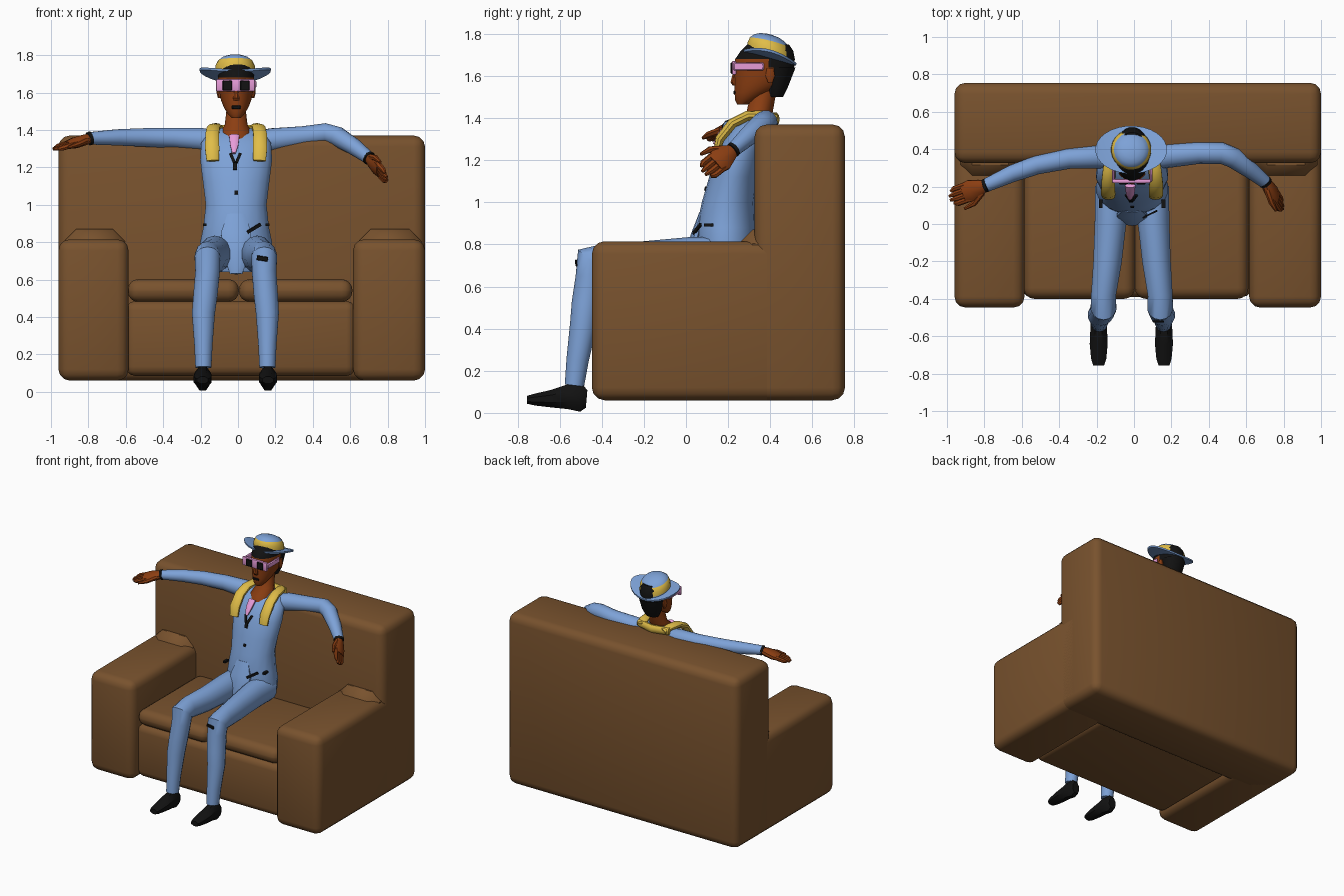
import bpy, bmesh, math
from mathutils import Vector, Matrix


def material(name, rgb):
    m = bpy.data.materials.new(name)
    m.diffuse_color = (*rgb, 1)
    return m


BROWN = material("sofa brown", (0.19, 0.085, 0.027))
BLUE = material("denim blue", (0.205, 0.36, 0.68))
SKIN = material("skin", (0.26, 0.048, 0.006))
YELLOW = material("yellow", (0.75, 0.51, 0.065))
PINK = material("pink", (0.87, 0.36, 0.75))
BLACK = material("black", (0.006, 0.006, 0.006))


def finish(bm, name, mats, rule=None):
    bmesh.ops.recalc_face_normals(bm, faces=bm.faces)
    for f in bm.faces:
        f.smooth = True
        if rule:
            f.material_index = rule(f.calc_center_median())
    me = bpy.data.meshes.new(name)
    bm.to_mesh(me)
    bm.free()
    for m in mats:
        me.materials.append(m)
    ob = bpy.data.objects.new(name, me)
    bpy.context.collection.objects.link(ob)
    return ob


def box(name, lo, hi, mat, bevel=0.0, seg=3, rot=(0, 0, 0)):
    """Box between two corners, bevelled, turned about its own centre."""
    lo, hi = Vector(lo), Vector(hi)
    bm = bmesh.new()
    bmesh.ops.create_cube(bm, size=1)
    bmesh.ops.scale(bm, vec=hi - lo, verts=bm.verts)
    if bevel:
        bmesh.ops.bevel(bm, geom=bm.edges[:], offset=bevel, segments=seg,
                        profile=0.5, affect='EDGES')
    ob = finish(bm, name, [mat])
    ob.location = (lo + hi) / 2
    ob.rotation_euler = rot
    return ob


def tube(name, pts, mats, ref=(1, 0, 0), sides=14, level=False, rule=None, warp=None):
    """Loft elliptical rings along points (x, y, z, half width along ref, half depth)."""
    bm = bmesh.new()
    c = [Vector(p[:3]) for p in pts]
    rings = []
    for i, p in enumerate(pts):
        t = Vector((0, 0, 1)) if level else (c[min(i + 1, len(c) - 1)] - c[max(i - 1, 0)]).normalized()
        u = Vector(ref)
        u = (u - t * u.dot(t)).normalized()
        v = t.cross(u)
        ring = []
        for k in range(sides):
            a = 2 * math.pi * (k + 0.5) / sides
            q = c[i] + u * math.cos(a) * p[3] + v * math.sin(a) * p[4]
            ring.append(bm.verts.new(warp(q) if warp else q))
        rings.append(ring)
    for r, s in zip(rings, rings[1:]):
        for k in range(sides):
            n = (k + 1) % sides
            bm.faces.new((r[k], r[n], s[n], s[k]))
    bm.faces.new(rings[0])
    bm.faces.new(rings[-1])
    return finish(bm, name, mats if isinstance(mats, list) else [mats], rule)


# Sofa
box("sofa_back", (-0.96, 0.325, 0.06), (1.0, 0.755, 1.37), BROWN, 0.06)
for side, x0, x1 in (("left", -0.96, -0.585), ("right", 0.615, 1.0)):
    box(f"sofa_arm_{side}", (x0, -0.447, 0.06), (x1, 0.55, 0.815), BROWN, 0.06)
    box(f"arm_wedge_{side}", (x0 + 0.03, 0.25, 0.7), (x1 - 0.02, 0.45, 0.87), BROWN, 0.065, 1)
box("sofa_base", (-0.6, -0.39, 0.085), (0.63, 0.45, 0.485), BROWN, 0.05)
for side, x0, x1 in (("left", -0.59, 0.005), ("right", 0.005, 0.612)):
    box(f"cushion_{side}", (x0, -0.4, 0.48), (x1, 0.36, 0.602), BROWN, 0.058, 4)

# Torso with jacket flap
X = -0.01
torso = [(0.64, 0.19, 0.15, 0.11), (0.72, 0.19, 0.19, 0.135), (0.80, 0.19, 0.195, 0.14),
         (0.88, 0.19, 0.178, 0.14), (1.0, 0.20, 0.165, 0.125), (1.12, 0.225, 0.18, 0.115),
         (1.24, 0.26, 0.195, 0.115), (1.33, 0.295, 0.19, 0.10), (1.385, 0.33, 0.15, 0.075),
         (1.41, 0.345, 0.09, 0.045)]
tube("torso", [(X, y, z, a, b) for z, y, a, b in torso], BLUE, sides=18, level=True)
tube("jacket_flap", [(X, 0.075, 0.95, 0.05, 0.012), (X, 0.05, 0.85, 0.085, 0.025),
                     (X, 0.02, 0.74, 0.075, 0.03), (X, 0.01, 0.63, 0.035, 0.02)], BLUE, sides=10)

# Neck and head, hair coloured by a slanted line
tube("neck", [(X, 0.275, 1.33, 0.06, 0.07), (X, 0.31, 1.385, 0.087, 0.075),
              (X, 0.35, 1.43, 0.062, 0.062), (X, 0.37, 1.53, 0.05, 0.06)], SKIN, level=True)
head = [(1.465, 0.268, 0.025, 0.025), (1.485, 0.285, 0.045, 0.052), (1.52, 0.315, 0.066, 0.085),
        (1.56, 0.35, 0.082, 0.12), (1.60, 0.365, 0.09, 0.136), (1.64, 0.372, 0.095, 0.143),
        (1.68, 0.375, 0.097, 0.143), (1.72, 0.385, 0.095, 0.125), (1.75, 0.39, 0.08, 0.1)]
tube("head", [(X, y, z, a, b) for z, y, a, b in head], [SKIN, BLACK], sides=24, level=True,
     rule=lambda p: int(p.y + 0.5 * (p.z - 1.6) > 0.425 or p.z > 1.69))
tube("hair_nape", [(X, 0.425, 1.50, 0.05, 0.035), (X, 0.43, 1.55, 0.075, 0.055),
                   (X, 0.43, 1.64, 0.092, 0.09)], BLACK, level=True)
tube("nose", [(X, 0.235, 1.555, 0.018, 0.015), (X, 0.228, 1.57, 0.02, 0.018),
              (X, 0.235, 1.62, 0.01, 0.012)], SKIN, sides=8, level=True)
box("mouth", (X - 0.025, 0.226, 1.513), (X + 0.025, 0.234, 1.53), BLACK, 0.003, 1)

# Glasses
box("glasses_frame", (X - 0.108, 0.218, 1.605), (X + 0.1, 0.24, 1.672), PINK, 0.008, 2)
for s in (-1, 1):
    n = "left" if s < 0 else "right"
    x = X + s * 0.1
    box(f"glasses_temple_{n}", (x - 0.008, 0.225, 1.625), (x + 0.008, 0.37, 1.665), PINK, 0.006, 1)
    x = X + s * 0.047
    box(f"lens_{n}", (x - 0.025, 0.212, 1.61), (x + 0.025, 0.221, 1.665), BLACK, 0.004, 1)
    x = X + s * 0.09
    tube(f"ear_{n}", [(x, 0.40, 1.57, 0.008, 0.012), (x, 0.40, 1.60, 0.016, 0.024),
                      (x, 0.40, 1.635, 0.012, 0.018)], SKIN, sides=8, level=True)


# Hat, sheared so that the back droops
def droop(p):
    return Vector((p.x, p.y, p.z - 0.25 * (p.y - 0.4) + 0.9 * (p.x + 0.015) ** 2))


HX, HY = -0.015, 0.397
tube("hat_brim", [(HX, HY, 1.675, 0.1, 0.08), (HX, HY, 1.68, 0.19, 0.127),
                  (HX, HY, 1.692, 0.192, 0.128), (HX, HY, 1.695, 0.1, 0.08)],
     BLUE, sides=28, level=True, warp=droop)
crown = [(1.685, 0.108, 0.109), (1.70, 0.108, 0.108), (1.73, 0.106, 0.106), (1.76, 0.092, 0.094),
         (1.78, 0.07, 0.072), (1.792, 0.042, 0.045), (1.797, 0.012, 0.012)]
tube("hat_crown", [(HX, HY, z, a, b) for z, a, b in crown], [BLUE, YELLOW], sides=24, level=True,
     warp=droop, rule=lambda p: int(1.695 < p.z + 0.25 * (p.y - 0.4) - 0.9 * (p.x + 0.015) ** 2 < 1.765))

# Scarf over the shoulders and round the neck
for s in (-1, 1):
    tube("scarf_" + ("left" if s < 0 else "right"),
         [(X + s * 0.125, 0.145, 1.235, 0.035, 0.016), (X + s * 0.128, 0.16, 1.30, 0.04, 0.022),
          (X + s * 0.128, 0.22, 1.375, 0.038, 0.024), (X + s * 0.122, 0.29, 1.41, 0.036, 0.024),
          (X + s * 0.11, 0.37, 1.415, 0.036, 0.022), (X + s * 0.09, 0.425, 1.40, 0.03, 0.018)],
         YELLOW, sides=10)
tube("scarf_back", [(X - 0.13, 0.40, 1.40, 0.028, 0.02), (X, 0.425, 1.395, 0.032, 0.02),
                    (X + 0.13, 0.40, 1.40, 0.028, 0.02)], YELLOW, ref=(0, 0, 1), sides=10)

# Tie, shirt front, button and dark marks
tube("tie", [(X - 0.01, 0.205, 1.37, 0.03, 0.014), (X - 0.01, 0.16, 1.32, 0.024, 0.014),
             (X - 0.012, 0.135, 1.275, 0.01, 0.008)], PINK, sides=8)
for s in (-1, 1):
    box("shirt_mark", (X - 0.012 + s * 0.016, 0.135, 1.22), (X + 0.004 + s * 0.016, 0.143, 1.28),
        BLACK, rot=(-0.5, s * 0.4, 0))
    box("hip_mark", (X + s * 0.168 - 0.01, 0.085, 0.885), (X + s * 0.168 + 0.01, 0.13, 0.9), BLACK)
box("shirt_mark_low", (X - 0.018, 0.122, 1.185), (X + 0.004, 0.13, 1.23), BLACK, rot=(-0.35, 0, 0))
box("button", (X - 0.008, 0.088, 1.055), (X + 0.01, 0.096, 1.075), BLACK, rot=(-0.25, 0, 0))
box("belt_mark", (0.04, 0.048, 0.865), (0.13, 0.057, 0.882), BLACK, rot=(0, -0.5, 0.45))
box("knee_mark", (0.1, -0.526, 0.7), (0.16, -0.517, 0.725), BLACK, 0.003, 1, rot=(0.1, 0.15, 0))

# Legs and shoes
for side, hip, knee, ankle in (("left", -0.12, -0.163, -0.185), ("right", 0.1, 0.14, 0.157)):
    tube(f"leg_{side}",
         [(hip, 0.2, 0.735, 0.09, 0.1), (hip * 1.04, 0.02, 0.735, 0.087, 0.1),
          ((hip + knee) / 2, -0.2, 0.725, 0.078, 0.09), (knee, -0.38, 0.725, 0.068, 0.08),
          (knee, -0.445, 0.715, 0.07, 0.09), (knee, -0.455, 0.64, 0.067, 0.07),
          ((knee + ankle) / 2, -0.475, 0.52, 0.066, 0.068), (ankle, -0.487, 0.42, 0.063, 0.064),
          (ankle, -0.515, 0.25, 0.05, 0.053), (ankle, -0.53, 0.13, 0.044, 0.046)], BLUE)
    s = ankle * 1.02
    tube(f"shoe_{side}",
         [(s, -0.472, 0.066, 0.032, 0.045), (s, -0.495, 0.068, 0.044, 0.068),
          (s, -0.56, 0.077, 0.048, 0.064), (s, -0.64, 0.067, 0.052, 0.045),
          (s, -0.72, 0.063, 0.044, 0.03), (s, -0.755, 0.062, 0.032, 0.02)], BLACK, sides=8)

# Arms stretched along the sofa back
tube("arm_left", [(-0.12, 0.35, 1.335, 0.06, 0.06), (-0.2, 0.36, 1.35, 0.063, 0.063),
                  (-0.35, 0.35, 1.357, 0.055, 0.055), (-0.52, 0.315, 1.36, 0.05, 0.05),
                  (-0.65, 0.27, 1.36, 0.044, 0.046), (-0.79, 0.207, 1.355, 0.034, 0.036)],
     BLUE, ref=(0, 0, 1))
tube("arm_right", [(0.1, 0.35, 1.33, 0.06, 0.06), (0.18, 0.365, 1.345, 0.065, 0.065),
                   (0.35, 0.38, 1.365, 0.056, 0.058), (0.47, 0.378, 1.382, 0.055, 0.057),
                   (0.53, 0.355, 1.365, 0.054, 0.056), (0.62, 0.29, 1.31, 0.045, 0.046),
                   (0.70, 0.225, 1.25, 0.034, 0.035)], BLUE, ref=(0.3, 0, 1))


# Hands: wrist band, palm, four fingers and a thumb
def hand(side, wrist, tip, ref, thumb_sign):
    w, t, r = Vector(wrist), Vector(tip), Vector(ref).normalized()
    at = lambda f, o=0.0: tuple(w.lerp(t, f) + r * o)
    tube(f"wrist_band_{side}", [at(-0.03) + (0.037, 0.037), at(0.05) + (0.036, 0.036)], BLACK, ref=r)
    tube(f"palm_{side}", [at(0) + (0.03, 0.026), at(0.15) + (0.044, 0.03),
                          at(0.4) + (0.062, 0.03), at(0.6) + (0.055, 0.022)], SKIN, ref=r, sides=10)
    for k in range(4):
        o = (k - 1.5) * 0.027
        end = 1.0 - 0.07 * abs(k - 1.5)
        tube(f"finger_{side}_{k + 1}", [at(0.45, o) + (0.016, 0.017), at(0.8, o) + (0.015, 0.015),
                                        at(end, o * 0.8) + (0.008, 0.008)], SKIN, ref=r, sides=7)
    tube(f"thumb_{side}", [at(0.15, thumb_sign * 0.03) + (0.018, 0.018),
                           at(0.42, thumb_sign * 0.07) + (0.016, 0.016),
                           at(0.68, thumb_sign * 0.08) + (0.008, 0.008)], SKIN, ref=r, sides=7)


hand("left", (-0.79, 0.207, 1.355), (-0.993, 0.135, 1.295), (-0.25, 0.9, 0.1), -1)
hand("right", (0.70, 0.225, 1.25), (0.80, 0.08, 1.135), (0.1, 0.75, -0.75), -1)

# Smooth shading with sharp edges kept
bpy.ops.object.select_all(action='SELECT')
bpy.context.view_layer.objects.active = bpy.data.objects["torso"]
bpy.ops.object.shade_smooth_by_angle(angle=math.radians(40))
